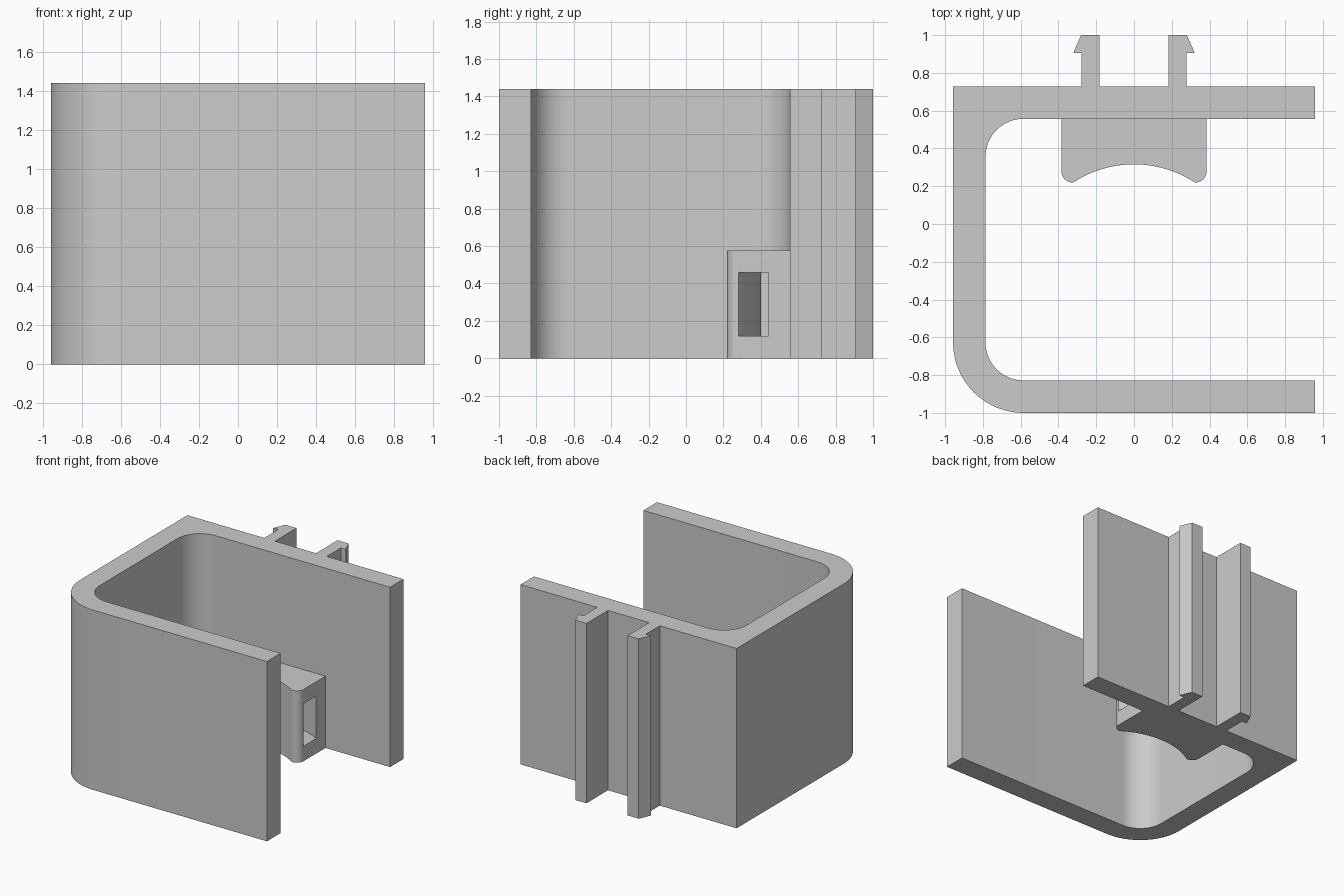
import bpy, bmesh
from math import cos, sin, radians, sqrt, asin, degrees

cube = bpy.data.objects.get("Cube")
if cube:
    bpy.data.objects.remove(cube, do_unlink=True)

grey = bpy.data.materials.new("light_grey_plastic")
grey.use_nodes = True
colour = (0.6, 0.6, 0.6, 1)
grey.diffuse_color = colour
grey.node_tree.nodes["Principled BSDF"].inputs["Base Color"].default_value = colour


def arc(cx, cy, r, start, end, steps=16):
    angles = [radians(start + (end - start) * i / steps) for i in range(steps + 1)]
    return [(cx + r * cos(a), cy + r * sin(a)) for a in angles]


def extrude(name, profile, z0, z1):
    """Prism from a plan outline between two heights."""
    bm = bmesh.new()
    face = bm.faces.new([bm.verts.new((x, y, z0)) for x, y in profile])
    ext = bmesh.ops.extrude_face_region(bm, geom=[face])
    top = [v for v in ext["geom"] if isinstance(v, bmesh.types.BMVert)]
    bmesh.ops.translate(bm, verts=top, vec=(0, 0, z1 - z0))
    bmesh.ops.recalc_face_normals(bm, faces=bm.faces)
    mesh = bpy.data.meshes.new(name)
    bm.to_mesh(mesh)
    bm.free()
    obj = bpy.data.objects.new(name, mesh)
    bpy.context.collection.objects.link(obj)
    mesh.materials.append(grey)
    return obj


def combine(target, tool, operation):
    """Apply a boolean and discard the tool object."""
    mod = target.modifiers.new(operation.lower(), "BOOLEAN")
    mod.operation, mod.solver, mod.object = operation, "EXACT", tool
    bpy.context.view_layer.objects.active = target
    bpy.ops.object.modifier_apply(modifier=mod.name)
    bpy.data.objects.remove(tool, do_unlink=True)


HEIGHT, BLOCK_HEIGHT = 1.44, 0.575
SIDE, BACK, INNER_BACK = 0.957, 0.727, 0.557
BEND_X, BEND_Y = -0.585, -0.627

# C-shaped channel with the two barbed clips on its back wall
clip = [(0.277, BACK), (0.277, 0.905), (0.322, 0.905), (0.28, 1), (0.182, 1), (0.182, BACK)]
clip_mirrored = [(-x, y) for x, y in reversed(clip)]
outline = [(SIDE, -1), (SIDE, -0.828), *arc(BEND_X, BEND_Y, 0.201, 270, 180),
           *arc(BEND_X, INNER_BACK - 0.201, 0.201, 180, 90),
           (SIDE, INNER_BACK), (SIDE, BACK), *clip, *clip_mirrored,
           (-SIDE, BACK), *arc(BEND_X, BEND_Y, 0.373, 180, 270)]
bracket = extrude("channel_bracket", outline, 0, HEIGHT)

# Saddle block with rounded lips and a concave front
ARC_Y, ARC_R, HALF, LIP = -0.27, 0.586, 0.385, 0.06
edge = degrees(asin(0.32 / ARC_R))
lip = arc(HALF - LIP, 0.28, LIP, 0, -90, 8)
saddle = [(HALF, 0.6), *lip,
          *arc(0, ARC_Y, ARC_R, 90 - edge, 90 + edge, 24),
          *[(-x, y) for x, y in reversed(lip)], (-HALF, 0.6)]
block = extrude("saddle_block", saddle, 0, BLOCK_HEIGHT)

# Curved tie slot running through the block
slot = extrude("slot_cutter",
               arc(0, ARC_Y, 0.672, 50, 130, 32) + arc(0, ARC_Y, 0.808, 130, 50, 32),
               0.12, 0.46)
combine(block, slot, "DIFFERENCE")
combine(bracket, block, "UNION")

# Smooth the bends and keep the corners crisp
bpy.ops.object.select_all(action="DESELECT")
bracket.select_set(True)
bpy.context.view_layer.objects.active = bracket
bpy.ops.object.shade_smooth_by_angle(angle=radians(25))
